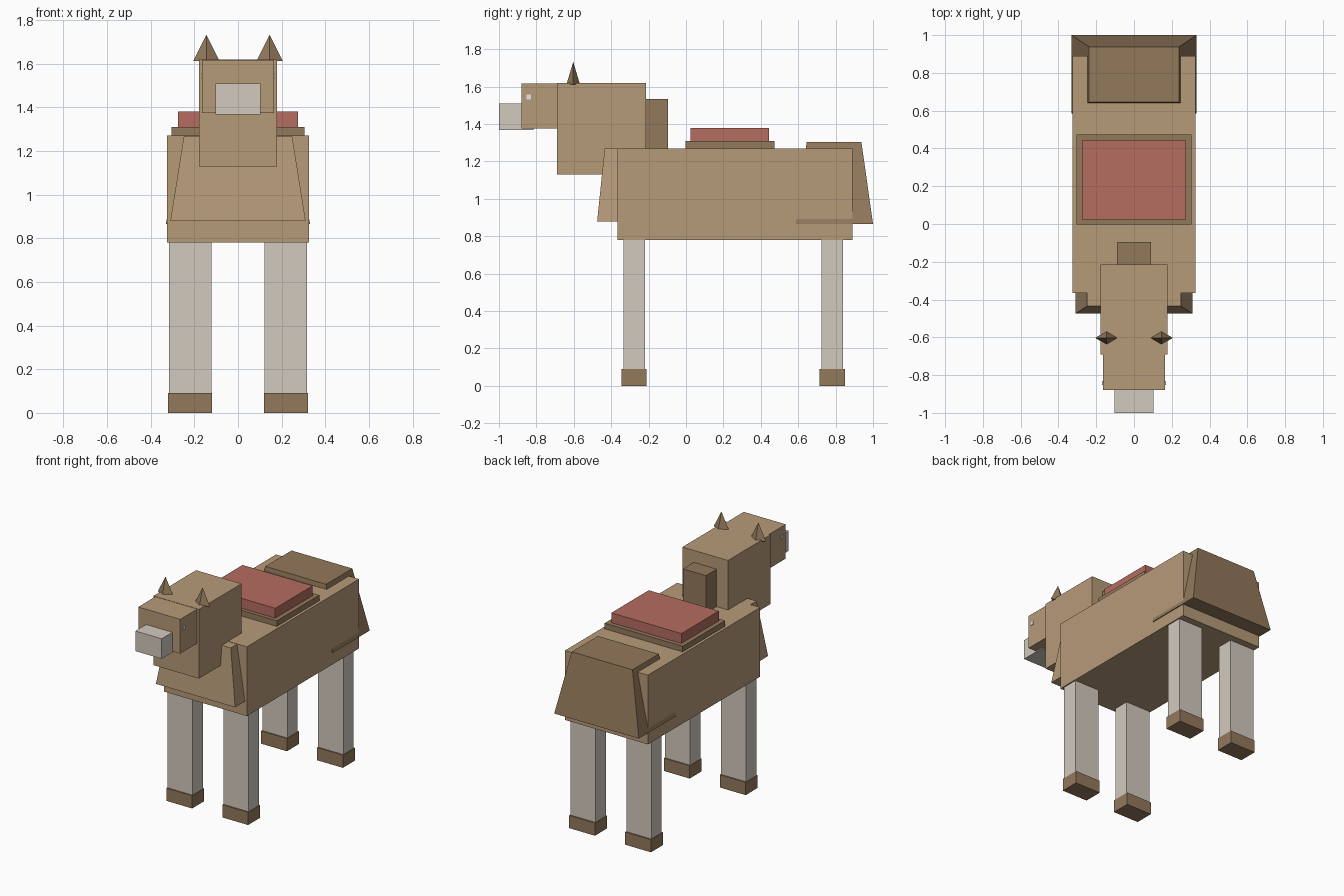
import bpy

cube = bpy.data.objects.get("Cube")
if cube:
    bpy.data.objects.remove(cube, do_unlink=True)


def material(name, r, g, b):
    m = bpy.data.materials.new(name)
    m.use_nodes = True
    m.diffuse_color = (r, g, b, 1)
    m.node_tree.nodes["Principled BSDF"].inputs["Base Color"].default_value = (r, g, b, 1)
    return m


tan = material("tan coat", 0.47, 0.325, 0.19)
brown = material("dark brown", 0.29, 0.19, 0.105)
grey = material("pale grey", 0.65, 0.59, 0.515)
red = material("saddle red", 0.46, 0.15, 0.115)
white = material("eye white", 0.85, 0.85, 0.83)


def block(name, mat, x, y, z, top_x=None, top_y=None):
    """Box from ranges; a different top range makes it tapered."""
    rings = [(x, y, z[0]), (top_x or x, top_y or y, z[1])]
    verts = []
    for (x0, x1), (y0, y1), h in rings:
        verts += [(x0, y0, h), (x1, y0, h), (x1, y1, h), (x0, y1, h)]
    sides = [(i, (i + 1) % 4, (i + 1) % 4 + 4, i + 4) for i in range(4)]
    mesh = bpy.data.meshes.new(name)
    mesh.from_pydata(verts, [], [(3, 2, 1, 0), (4, 5, 6, 7)] + sides)
    mesh.materials.append(mat)
    obj = bpy.data.objects.new(name, mesh)
    bpy.context.collection.objects.link(obj)
    return obj


def wide(half):
    return (-half, half)


# Torso, tapered chest and rump cover
block("body", tan, wide(0.325), (-0.365, 0.89), (0.78, 1.27))
block("chest", tan, wide(0.31), (-0.475, -0.2), (0.88, 1.268),
      wide(0.248), (-0.435, -0.24))
block("rump_cover", brown, wide(0.331), (0.585, 1.0), (0.865, 1.303),
      wide(0.238), (0.645, 0.938))

# Saddle
block("saddle_pad", brown, wide(0.305), (-0.002, 0.473), (1.25, 1.31))
block("saddle_seat", red, wide(0.274), (0.025, 0.443), (1.28, 1.38))

# Neck, head, muzzle and mane
block("neck", tan, wide(0.178), (-0.69, -0.215), (1.13, 1.62))
block("head", tan, wide(0.164), (-0.88, -0.6), (1.375, 1.618))
block("muzzle", grey, wide(0.103), (-1.0, -0.815), (1.368, 1.51))
block("mane", brown, wide(0.09), (-0.3, -0.095), (1.2, 1.535))

for side, s in (("left", 1), ("right", -1)):
    # Four-sided pointed ears
    bpy.ops.mesh.primitive_cone_add(vertices=4, radius1=1, depth=0.12,
                                    location=(s * 0.145, -0.603, 1.672))
    ear = bpy.context.object
    ear.name = side + "_ear"
    ear.scale = (0.06, 0.036, 1)
    ear.data.materials.append(brown)

    # Eye plates on the sides of the head
    e = s * 0.165
    block(side + "_eye", white, (e - 0.004, e + 0.004), (-0.852, -0.83), (1.532, 1.558))

    # Legs and hooves
    for end, y in (("front", -0.277), ("back", 0.782)):
        x = s * 0.219
        block(f"{end}_{side}_leg", grey, (x - 0.098, x + 0.098),
              (y - 0.058, y + 0.058), (0.05, 0.8))
        block(f"{end}_{side}_hoof", brown, (x - 0.101, x + 0.101),
              (y - 0.067, y + 0.067), (0, 0.09))
